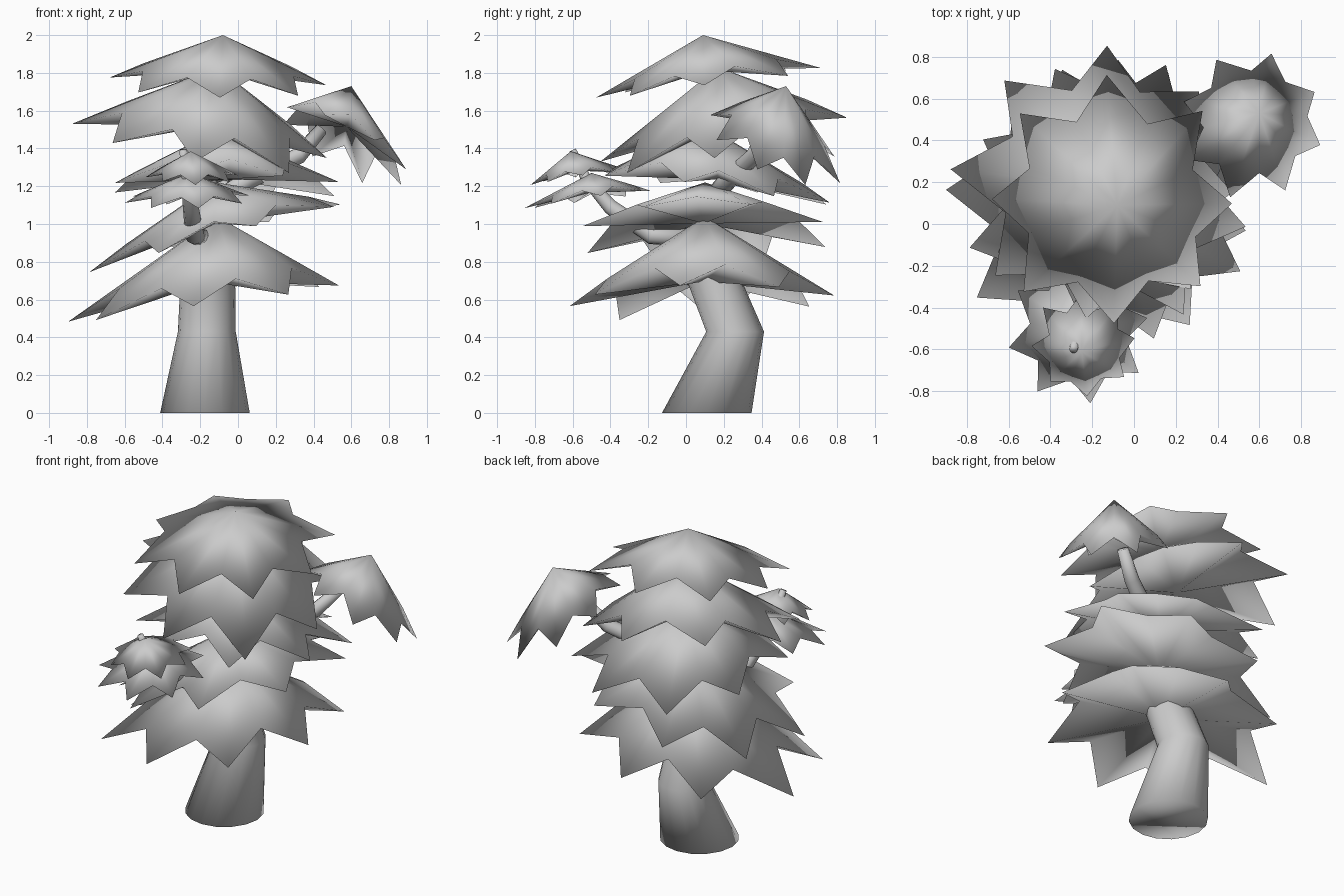
import bpy, bmesh, random
from math import sin, cos, tau, radians
from mathutils import Vector

if "Cube" in bpy.data.objects:
    bpy.data.objects.remove(bpy.data.objects["Cube"])

random.seed(4)


def finish(name, bm, angle):
    me = bpy.data.meshes.new(name)
    bm.to_mesh(me)
    bm.free()
    ob = bpy.data.objects.new(name, me)
    bpy.context.collection.objects.link(ob)
    bpy.context.view_layer.objects.active = ob
    ob.select_set(True)
    bpy.ops.object.shade_smooth_by_angle(angle=radians(angle))
    ob.select_set(False)


def tier(name, apex, rim, r, slope, phase=0.0, tips=8, jitter=0.04, under=0.75):
    """Leaning star-edged cone with a closed underside; rim height follows slope (x, y)."""
    bm = bmesh.new()
    apex, rim = Vector(apex), Vector(rim)
    n = tips * 2
    outer = []
    for i in range(n):
        is_tip = i % 2 == 0
        a = tau * i / n + radians(phase) + random.uniform(-jitter, jitter)
        k = (1.0 if is_tip else 0.71) * random.uniform(1 - jitter, 1 + jitter)
        d = Vector((cos(a) * r, sin(a) * r, 0))
        d.z = d.x * slope[0] + d.y * slope[1]
        outer.append(bm.verts.new(apex.lerp(rim + d, k)))
    top = bm.verts.new(apex)
    bottom = bm.verts.new(apex.lerp(rim, under))
    for i in range(n):
        j = (i + 1) % n
        bm.faces.new((top, outer[i], outer[j]))
        bm.faces.new((bottom, outer[j], outer[i]))
    finish(name, bm, 180)


def limb(name, path, sides=12, level=False):
    """Tapered tube through (x, y, z, radius) points, capped at both ends."""
    bm = bmesh.new()
    rings = []
    pts = [Vector(p[:3]) for p in path]
    for k, p in enumerate(path):
        t = pts[min(k + 1, len(pts) - 1)] - pts[max(k - 1, 0)]
        q = Vector((0, 0, 1)).rotation_difference(t.normalized())
        ring = []
        for i in range(sides):
            a = tau * i / sides
            v = Vector((cos(a), sin(a), 0)) * p[3]
            ring.append(bm.verts.new(pts[k] + (v if level else q @ v)))
        rings.append(ring)
    for lo, hi in zip(rings, rings[1:]):
        for i in range(sides):
            j = (i + 1) % sides
            bm.faces.new((lo[i], lo[j], hi[j], hi[i]))
    bm.faces.new(rings[0][::-1])
    bm.faces.new(rings[-1])
    finish(name, bm, 180)


# Bent trunk, ending inside the lowest tier
limb("trunk", [(-.175, .11, 0, .237), (-.165, .26, .43, .153), (-.16, .15, .70, .145),
               (-.15, .12, .80, .12)], 16, level=True)

# Five leaning foliage tiers, bottom to top, each resting on the one below
tier("foliage_1", (-.11, .10, 1.04), (-.16, .08, .58), .725, (.12, .03), phase=-8)
tier("foliage_2", (-.12, .10, 1.22), (-.12, .09, .93), .69, (.27, .01), phase=19)
tier("foliage_3", (-.10, .14, 1.50), (-.06, .16, 1.19), .64, (.0, -.13), phase=-18, under=.85)
tier("foliage_4", (-.11, .17, 1.83), (-.18, .21, 1.44), .67, (-.14, .18), phase=-3, under=.8)
tier("foliage_5", (-.08, .09, 2.0), (-.11, .12, 1.75), .59, (-.03, .13), phase=0)

# Right rear branch with its cap
limb("rear_branch", [(-.06, .16, 1.16, .05), (.05, .22, 1.23, .05),
                     (.32, .36, 1.36, .045), (.44, .42, 1.50, .035)], 10)
tier("rear_branch_cap", (.60, .53, 1.73), (.56, .47, 1.40), .355, (-.48, -.38),
     phase=-18, under=.65)

# Left front branch with two caps
limb("front_branch", [(-.20, .0, .93, .05), (-.23, -.18, .94, .05), (-.25, -.40, 1.09, .042),
                      (-.27, -.53, 1.24, .03), (-.29, -.60, 1.39, .02)], 10)
tier("front_branch_lower_cap", (-.26, -.50, 1.27), (-.27, -.52, 1.13), .34, (.03, .14), phase=12)
tier("front_branch_upper_cap", (-.25, -.61, 1.385), (-.24, -.57, 1.25), .25, (0, .16), phase=4)
